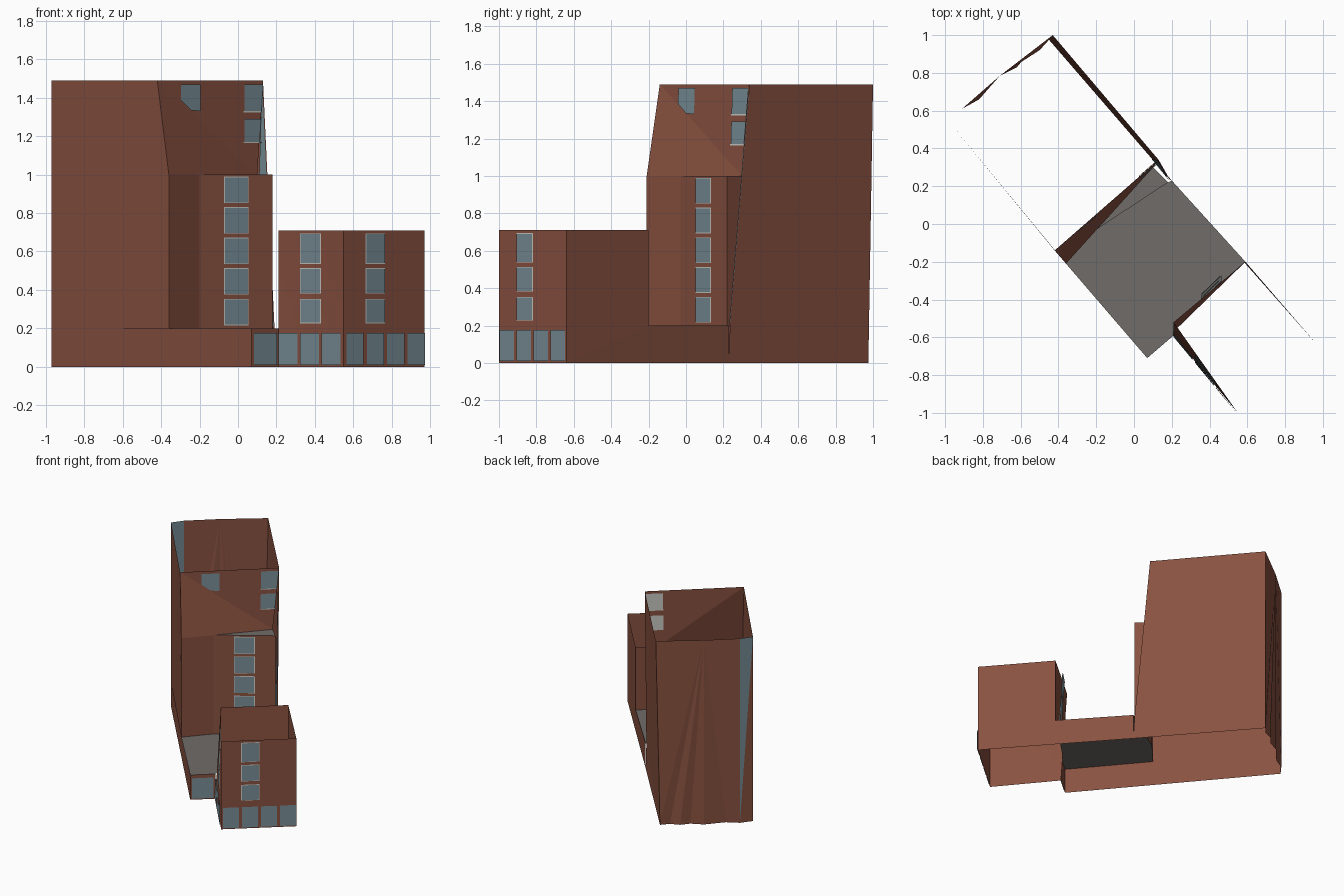
import bpy
from mathutils import Vector as V

cube = bpy.data.objects.get("Cube")
if cube:
    bpy.data.objects.remove(cube)


def material(name, rgb):
    m = bpy.data.materials.new(name)
    m.use_nodes = True
    m.diffuse_color = (*rgb, 1)
    m.node_tree.nodes["Principled BSDF"].inputs["Base Color"].default_value = (*rgb, 1)
    return m


BRICK = material("brick brown", (0.25, 0.083, 0.051))
GLASS = material("window blue", (0.19, 0.27, 0.31))
ROOF = material("roof grey", (0.16, 0.15, 0.14))
FRAME = material("frame white", (0.6, 0.6, 0.56))


def shell(name, polys, mat=BRICK):
    """Object made of separate flat polygons."""
    verts, faces = [], []
    for poly in polys:
        faces.append(range(len(verts), len(verts) + len(poly)))
        verts += [tuple(p) for p in poly]
    mesh = bpy.data.meshes.new(name)
    mesh.from_pydata(verts, [], [list(f) for f in faces])
    mesh.materials.append(mat)
    ob = bpy.data.objects.new(name, mesh)
    bpy.context.collection.objects.link(ob)
    return ob


def upright(p, q, low, high):
    """Vertical wall quad over a plan segment."""
    return [(*p, low), (*q, low), (*q, high), (*p, high)]


def flat(points, z):
    return [(*p, z) for p in points]


def plane(a, b, c):
    """Depth y on a plane as a function of x and z."""
    a, b, c = V(a), V(b), V(c)
    n = (b - a).cross(c - a)
    return lambda x, z: a.y - (n.x * (x - a.x) + n.z * (z - a.z)) / n.y


def over(p, q):
    return plane((*p, 0), (*q, 0), (*p, 1))


def outward(p, q):
    d = V(q) - V(p)
    return V((d.y, -d.x, 0)).normalized()


def plates(name, shapes, surface, out, mat, offset):
    shell(name, [[V((x, surface(x, z), z)) + out * offset for x, z in s] for s in shapes], mat)


def box(x0, x1, z0, z1, grow=0):
    return [(x0 - grow, z0 - grow), (x1 + grow, z0 - grow), (x1 + grow, z1 + grow), (x0 - grow, z1 + grow)]


def windows(name, columns, rows, surface, out, framed=True):
    cells = [(*c, *r) for c in columns for r in rows]
    plates(name, [box(*c) for c in cells], surface, out, GLASS, 0.006)
    if framed:
        plates(name + "_frames", [box(*c, 0.004) for c in cells], surface, out, FRAME, 0.003)


# Plan corners and heights
STEP, LOW, MID, TOP = 0.2, 0.71, 1.0, 1.49
west, step_corner, notch = (-0.97, 0.53), (0.07, -0.71), (0.21, -0.59)
front, east, wing_back = (0.55, -1.0), (0.97, -0.64), (0.59, -0.2)
tower_w, tower_bend, tower_e = (-0.36, -0.21), (-0.2, -0.03), (0.18, 0.22)
shelf_e, top_w, top_e = (0.10, 0.30), (-0.42, -0.14), (0.13, 0.34)
north_low, north_top = (-0.45, 0.975), (-0.43, 1.0)
wing_notch_top, ridge = (0.21, -0.52), (0.2, 0.23)

# Long left wall, stepped in height
shell("left_wall", [
    upright(west, step_corner, 0, STEP),
    [(*west, STEP), (*tower_w, STEP), (*tower_w, MID), (*top_w, TOP), (*west, TOP)],
])

# Long right wall: low wing part and leaning tower part
edge = V((0.19, 0.235, STEP))
crown, far_top = V((*top_e, TOP)), V((*north_top, TOP))
shell("right_wall", [
    [(*east, 0), (*ridge, 0), (*ridge, STEP), (*wing_back, STEP)],
    [(*east, 0), (*wing_back, STEP), (*wing_back, LOW), (*east, LOW)],
    [edge, crown, far_top],
    [edge, far_top, (*north_low, 0)],
    [(*ridge, 0), edge, (*north_low, 0)],
])
inner = edge.lerp(far_top, 0.15)
shell("right_wall_inner_glazing",
      [[p + V((-0.005, -0.004, 0)) for p in (edge, crown, inner)]], GLASS)

# Back wall: rippled foot below a straighter top, with a glazed corner
foot = [north_low, (-0.5, 0.92), (-0.57, 0.89), (-0.62, 0.83), (-0.71, 0.785), (-0.82, 0.66), (-0.91, 0.61)]
peak = V((-0.71, 0.785, TOP))
corner = (-0.91, 0.61)
fan = []
for i, (a, b) in enumerate(zip(foot, foot[1:])):
    fan.append([(*a, 0), (*b, 0), peak])
fan += [[(*north_low, 0), peak, far_top], [(*corner, 0), (*corner, TOP), peak],
        [(*corner, 0), (*west, 0), (*west, TOP)]]
shell("back_wall", fan)
shell("back_corner_glazing", [[(*corner, 0), (*west, TOP), (*corner, TOP)]], GLASS)

# Tower front, its return, upper leaning wall
shell("tower_front", [
    upright(tower_w, tower_bend, STEP, MID),
    upright(tower_bend, tower_e, STEP, MID),
    upright(tower_e, shelf_e, STEP, MID),
])
upper = [(*top_w, TOP), (*shelf_e, MID), (*top_e, TOP)]
shell("upper_tower_wall", [upper, [(*top_w, TOP), (*tower_w, MID), (*shelf_e, MID)]])

# Flat roofs
shell("step_roof", [flat([wing_back, (0.21, -0.57), notch, step_corner, tower_w,
                          tower_bend, tower_e, ridge], STEP)], ROOF)
shell("tower_shelf", [flat([tower_w, tower_bend, tower_e, shelf_e], MID)], ROOF)

# Front wing; its notch corner leans back, so that wall is a ruled surface
span = front[0] - notch[0]


def wing_y(x, z):
    u, lean = (x - notch[0]) / span, (wing_notch_top[1] - notch[1]) * z / LOW
    return (notch[1] + lean) * (1 - u) + front[1] * u


N = 8
grid = [[(x, wing_y(x, z), z) for x, z in box(notch[0] + span * i / N, notch[0] + span * (i + 1) / N,
                                              LOW * j / N, LOW * (j + 1) / N)]
        for i in range(N) for j in range(N)]
shell("wing_left_wall", grid)
shell("wing_front_wall", [upright(front, east, 0, LOW)])
shell("wing_inner_wall", [[(*wing_back, STEP), (0.21, -0.57, STEP),
                           (*wing_notch_top, LOW), (*wing_back, LOW)]])
shell("step_front_wall", [upright(step_corner, notch, 0, STEP)])

# Windows of tower and wing
tower_rows = [(0.22 + 0.159 * i, 0.35 + 0.159 * i) for i in range(5)]
wing_rows = [(0.23, 0.35), (0.385, 0.51), (0.54, 0.69)]
ground = [(0.01, 0.175)]
windows("tower_windows", [(-0.07, 0.05)], tower_rows, over(tower_bend, tower_e), outward(tower_bend, tower_e))
wing_out = outward(notch, front)
windows("wing_left_windows", [(0.33, 0.43)], wing_rows, wing_y, wing_out)
windows("wing_left_shopfront", [(0.215 + 0.112 * i, 0.315 + 0.112 * i) for i in range(3)],
        ground, wing_y, wing_out, False)
face, face_out = over(front, east), outward(front, east)
windows("wing_front_windows", [(0.665, 0.76)], wing_rows, face, face_out)
windows("wing_front_shopfront", [(0.56 + 0.106 * i, 0.65 + 0.106 * i) for i in range(4)],
        ground, face, face_out, False)
windows("step_window", [(0.08, 0.2)], ground, over(step_corner, notch), outward(step_corner, notch), False)
windows("wing_inner_windows", [(0.36, 0.46)], wing_rows,
        plane((*wing_back, STEP), (0.21, -0.57, STEP), (*wing_notch_top, LOW)),
        outward(wing_back, wing_notch_top))

# Windows of the upper tower, one cut by the wall's fold
shapes = [
    [(-0.3, 1.385), (-0.25, 1.335), (-0.2, 1.33), (-0.2, 1.47), (-0.3, 1.47)],
    [(0.03, 1.33), (0.118, 1.33), (0.127, 1.47), (0.03, 1.47)],
    [(0.03, 1.17), (0.109, 1.17), (0.116, 1.29), (0.03, 1.29)],
]
slope, slope_out = plane(*upper), outward(top_w, top_e)
plates("upper_windows", shapes, slope, slope_out, GLASS, 0.006)
plates("upper_window_backs", shapes[1:], slope, slope_out, FRAME, -0.004)
plates("upper_window_sills", [box(0.026, 0.118, z - 0.006, z) for z in (1.33, 1.17)],
       slope, slope_out, FRAME, 0.005)
